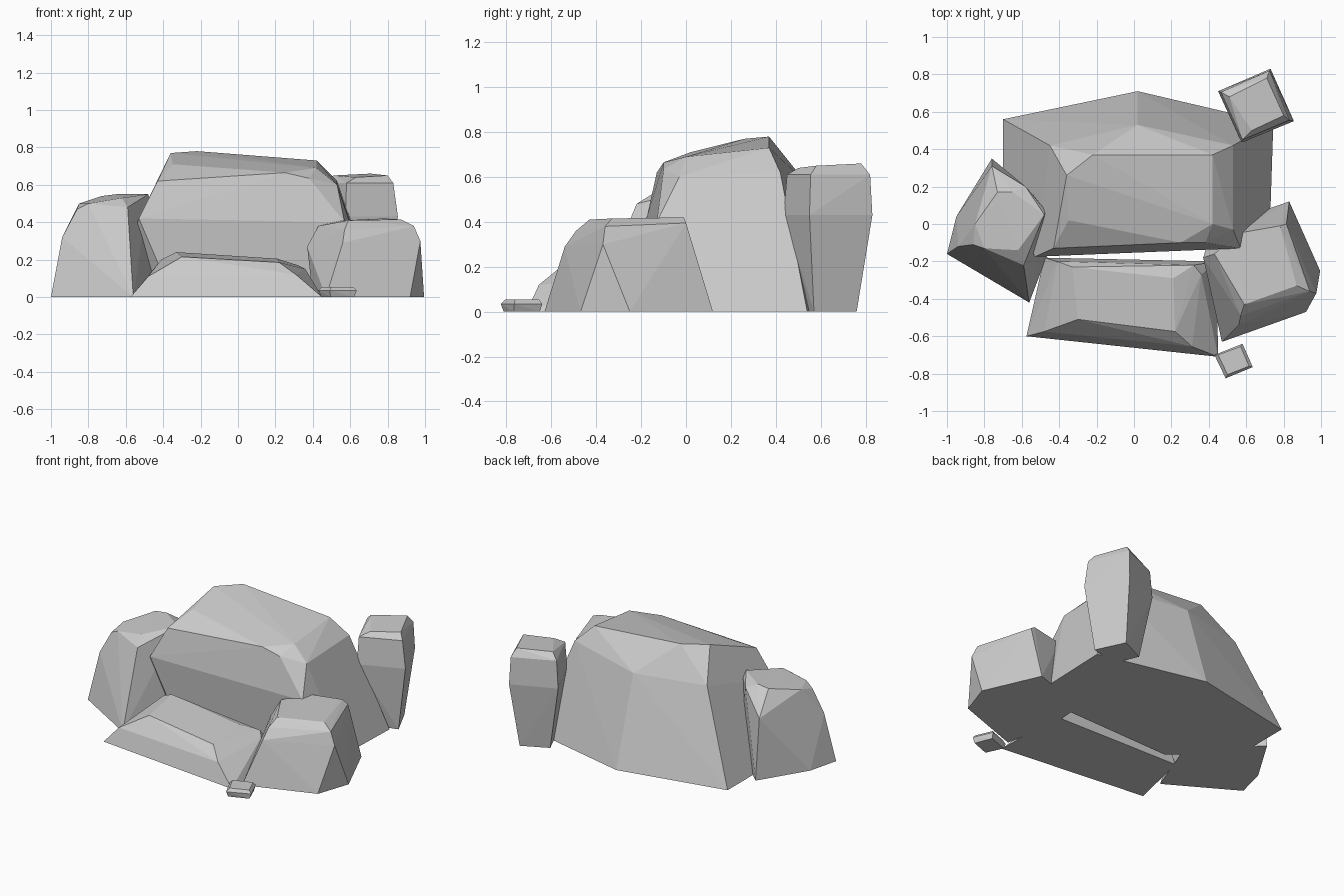
import bpy, bmesh, math


def rock(name, pts):
    """Faceted boulder: convex hull of a few corner points, coplanar triangles merged."""
    bm = bmesh.new()
    for p in pts:
        bm.verts.new(p)
    res = bmesh.ops.convex_hull(bm, input=bm.verts[:])
    loose = [v for v in bm.verts if not v.link_faces]
    bmesh.ops.delete(bm, geom=loose, context='VERTS')
    bmesh.ops.dissolve_limit(bm, angle_limit=math.radians(2),
                             verts=bm.verts[:], edges=bm.edges[:])
    bmesh.ops.recalc_face_normals(bm, faces=bm.faces[:])
    me = bpy.data.meshes.new(name)
    bm.to_mesh(me)
    bm.free()
    ob = bpy.data.objects.new(name, me)
    bpy.context.collection.objects.link(ob)
    return ob


def ring(z, *xy):
    return [(x, y, z) for x, y in xy]


# large central boulder: footprint, mid bulge, shoulders, sloping top
rock("main_boulder",
     ring(0, (-.70, .56), (.02, .71), (.745, .54), (.73, .09), (.50, -.10),
          (-.35, -.13), (-.70, .18))
     + [(-.53, -.175, .42), (.57, -.13, .40),
        (-.43, -.13, .62), (.38, -.10, .635), (.53, -.03, .60),
        (-.45, .42, .58), (.02, .53, .58), (.53, .42, .62),
        (-.35, .02, .71), (.25, -.10, .665), (.42, 0, .69),
        (-.36, .26, .77), (-.22, .37, .78), (.42, .37, .73)])

# boulder on the left
rock("left_boulder",
     ring(0, (-1, -.16), (-.56, -.42), (-.40, 0), (-.76, .35), (-.95, .04))
     + [(-.94, -.12, .32), (-.86, -.11, .47), (-.59, -.22, .48),
        (-.47, .07, .51), (-.76, .31, .40), (-.58, .20, .52),
        (-.85, 0, .50), (-.73, .17, .54), (-.65, .17, .55),
        (-.48, .05, .55), (-.62, -.14, .53), (-.80, -.13, .50)])

# boulder at the front right
rock("right_boulder",
     ring(0, (.47, -.63), (.92, -.47), (.995, -.25), (.83, .12), (.42, -.02), (.40, -.30))
     + [(.56, -.54, .29), (.975, -.37, .30), (.37, -.18, .27),
        (.57, -.49, .36), (.94, -.36, .38), (.815, .0, .395), (.43, -.16, .38),
        (.59, -.43, .41), (.87, -.33, .415), (.78, -.01, .42), (.55, -.05, .41)])

# low slab at the front
rock("front_slab",
     ring(0, (-.575, -.60), (.45, -.71), (.44, -.2), (-.48, -.18))
     + [(-.48, -.575, .11), (.31, -.655, .12), (-.41, -.20, .20),
        (-.30, -.51, .215), (.22, -.575, .185),
        (-.33, -.23, .24), (.21, -.29, .205), (.36, -.27, .15), (.32, -.22, .17)])

# tall narrow rock at the back right
rock("back_pillar",
     ring(0, (.53, .68), (.70, .76), (.79, .57), (.60, .52))
     + ring(.43, (.45, .71), (.73, .83), (.855, .55), (.575, .435))
     + ring(.61, (.465, .705), (.725, .82), (.83, .555), (.58, .45))
     + [(.51, .68, .65), (.71, .78, .66), (.80, .58, .65), (.63, .50, .64)])

# pebble at the front
rock("pebble",
     ring(0, (.445, -.70), (.575, -.652), (.62, -.765), (.495, -.812))
     + ring(.035, (.43, -.70), (.58, -.64), (.635, -.765), (.49, -.825))
     + ring(.055, (.45, -.70), (.57, -.655), (.615, -.76), (.50, -.805)))
